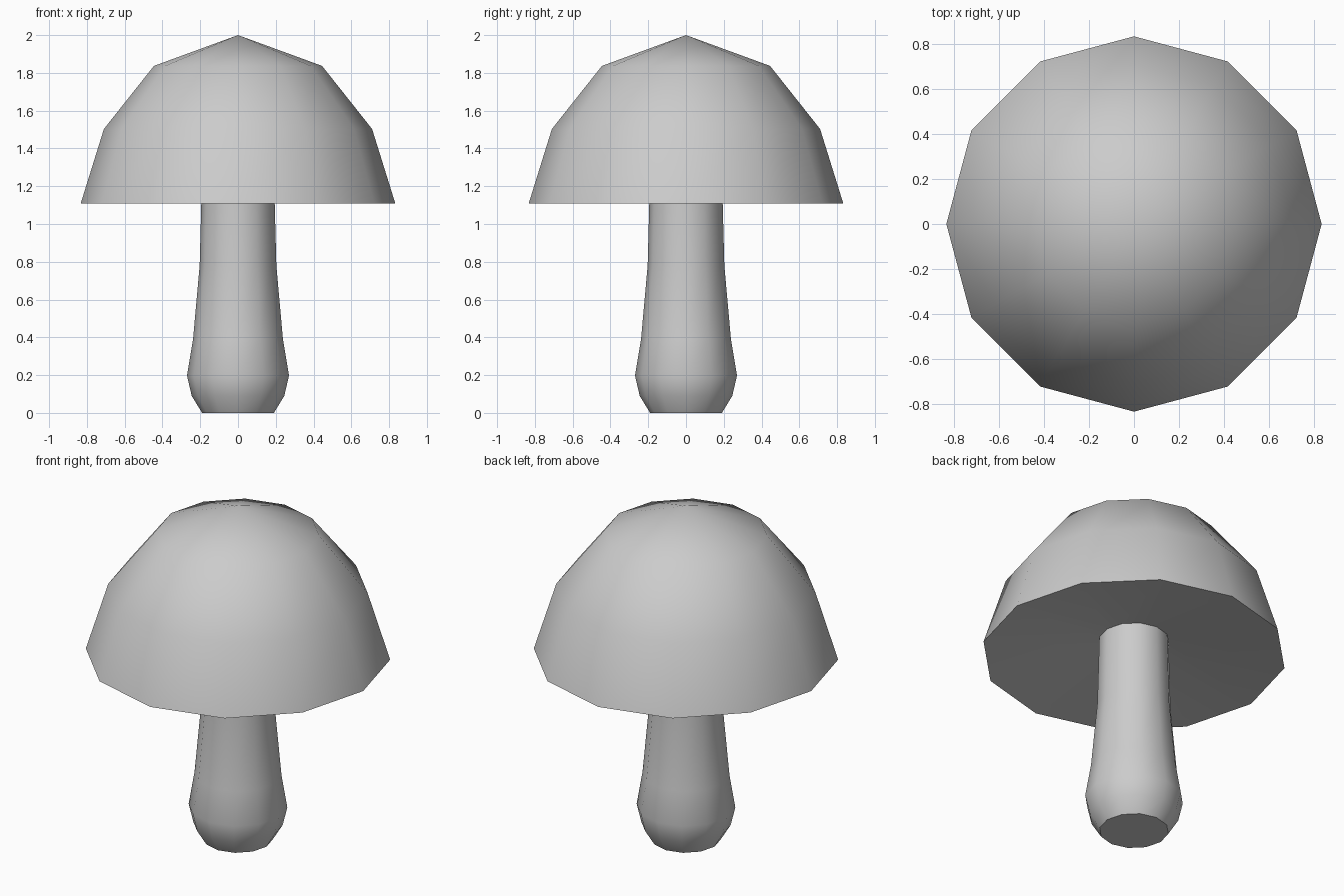
import bpy, bmesh, math

if "Cube" in bpy.data.objects:
    bpy.data.objects.remove(bpy.data.objects["Cube"])

SIDES = 12


def lathe(name, profile, close_start=False, angle=50):
    """Turn (radius, height) points round z; radius 0 becomes a single pole."""
    bm = bmesh.new()
    rings = []
    for r, z in profile:
        if r == 0:
            rings.append([bm.verts.new((0, 0, z))] * SIDES)
        else:
            rings.append([bm.verts.new((r * math.cos(math.tau * i / SIDES),
                                        r * math.sin(math.tau * i / SIDES), z))
                          for i in range(SIDES)])
    for low, high in zip(rings, rings[1:]):
        for i in range(SIDES):
            j = (i + 1) % SIDES
            corners = list(dict.fromkeys((low[i], low[j], high[j], high[i])))
            bm.faces.new(corners)
    if close_start:
        bm.faces.new(rings[0][::-1])
    mesh = bpy.data.meshes.new(name)
    bm.normal_update()
    bm.to_mesh(mesh)
    bm.free()
    ob = bpy.data.objects.new(name, mesh)
    bpy.context.collection.objects.link(ob)
    bpy.ops.object.select_all(action='DESELECT')
    ob.select_set(True)
    bpy.context.view_layer.objects.active = ob
    bpy.ops.object.shade_smooth_by_angle(angle=math.radians(angle))
    return ob


# Stem with a bulbous foot, closed underneath
lathe("stem", [(0.19, 0), (0.245, 0.09), (0.27, 0.197), (0.238, 0.39),
               (0.203, 0.78), (0.192, 1.2)], close_start=True)

# Cap: hollowed underside rising to the stem, domed top with a shallow point
lathe("cap", [(0.192, 1.2), (0.833, 1.108), (0.71, 1.503),
              (0.445, 1.837), (0, 2.0)])
